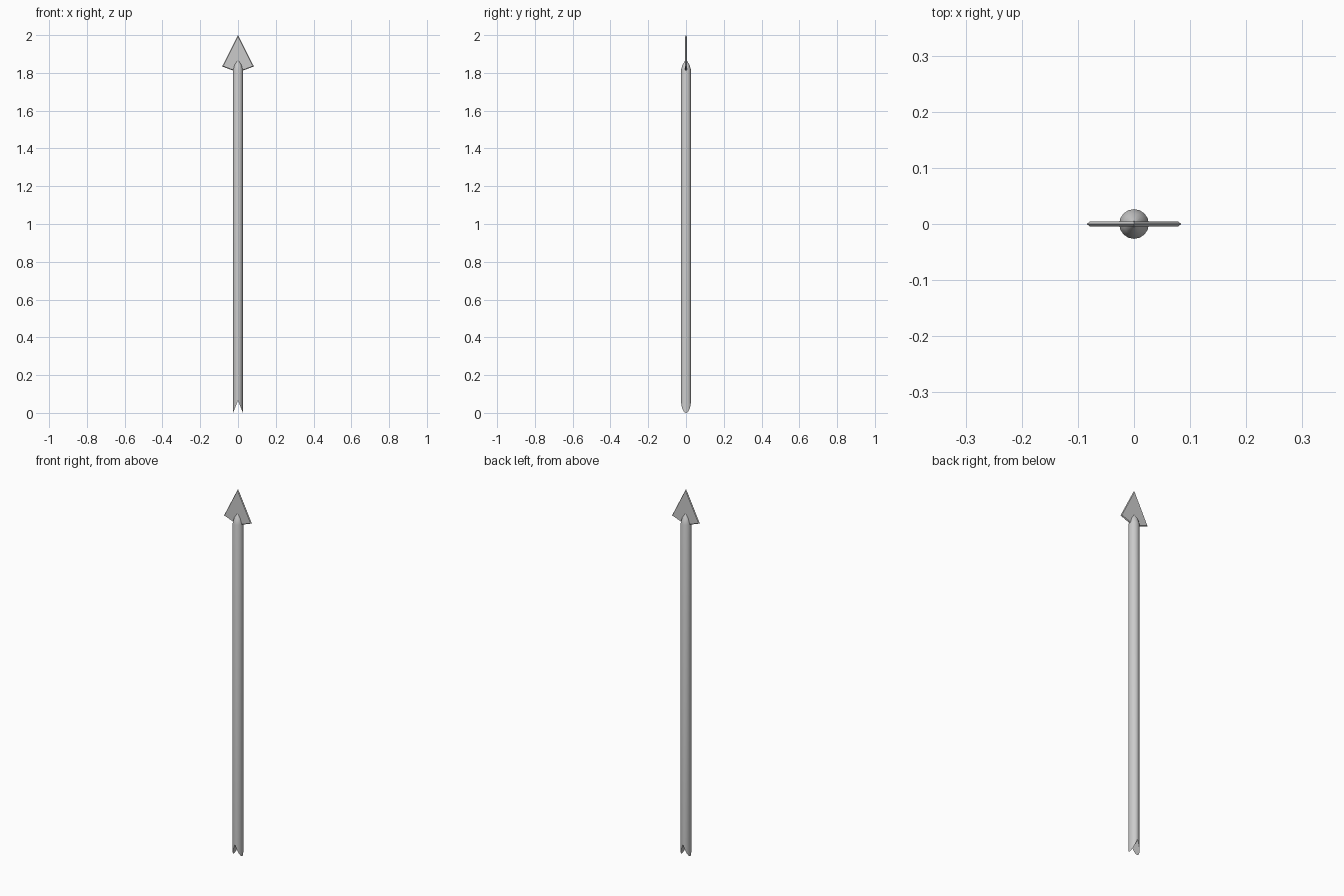
import bpy, bmesh, math

if "Cube" in bpy.data.objects:
    bpy.data.objects.remove(bpy.data.objects["Cube"])

R = 0.0265
SIDES = 16


def finish(bm, name):
    bmesh.ops.recalc_face_normals(bm, faces=bm.faces[:])
    mesh = bpy.data.meshes.new(name)
    bm.to_mesh(mesh)
    bm.free()
    ob = bpy.data.objects.new(name, mesh)
    bpy.context.collection.objects.link(ob)
    return ob


# Shaft: lathed rings with a tapered tip and a V-shaped nock at the base
bm = bmesh.new()
profile = [(R, 0.0), (R, 1.815), (0.019, 1.842), (0.005, 1.865)]
rings = []
for level, (r, z) in enumerate(profile):
    ring = []
    for i in range(SIDES):
        a = math.tau * i / SIDES
        x, y = r * math.cos(a), r * math.sin(a)
        nock = 0.066 * (1 - abs(x) / R) if level == 0 else 0
        ring.append(bm.verts.new((x, y, z + nock)))
    rings.append(ring)
for low, high in zip(rings, rings[1:]):
    for i in range(SIDES):
        j = (i + 1) % SIDES
        bm.faces.new((low[i], low[j], high[j], high[i]))
bm.faces.new(rings[-1])
q = SIDES // 4
base = rings[0]
bm.faces.new(base[q:3 * q + 1])
bm.faces.new(base[3 * q:] + base[:q + 1])
shaft = finish(bm, "shaft")
bpy.context.view_layer.objects.active = shaft
shaft.select_set(True)
bpy.ops.object.shade_smooth_by_angle(angle=math.radians(35))

# Arrowhead: flat plate with narrow sharpened edges
bm = bmesh.new()
outer = [(0, 2.0), (0.084, 1.834), (0.027, 1.813), (0, 1.808),
         (-0.027, 1.813), (-0.084, 1.834)]
inner = [(0, 1.992), (0.079, 1.836), (0.026, 1.816), (0, 1.811),
         (-0.026, 1.816), (-0.079, 1.836)]
rim = [bm.verts.new((x, 0, z)) for x, z in outer]
for side in (-1, 1):
    flat = [bm.verts.new((x, side * 0.0045, z)) for x, z in inner]
    bm.faces.new(flat)
    for i in range(len(rim)):
        j = (i + 1) % len(rim)
        bm.faces.new((rim[i], rim[j], flat[j], flat[i]))
finish(bm, "arrowhead")
